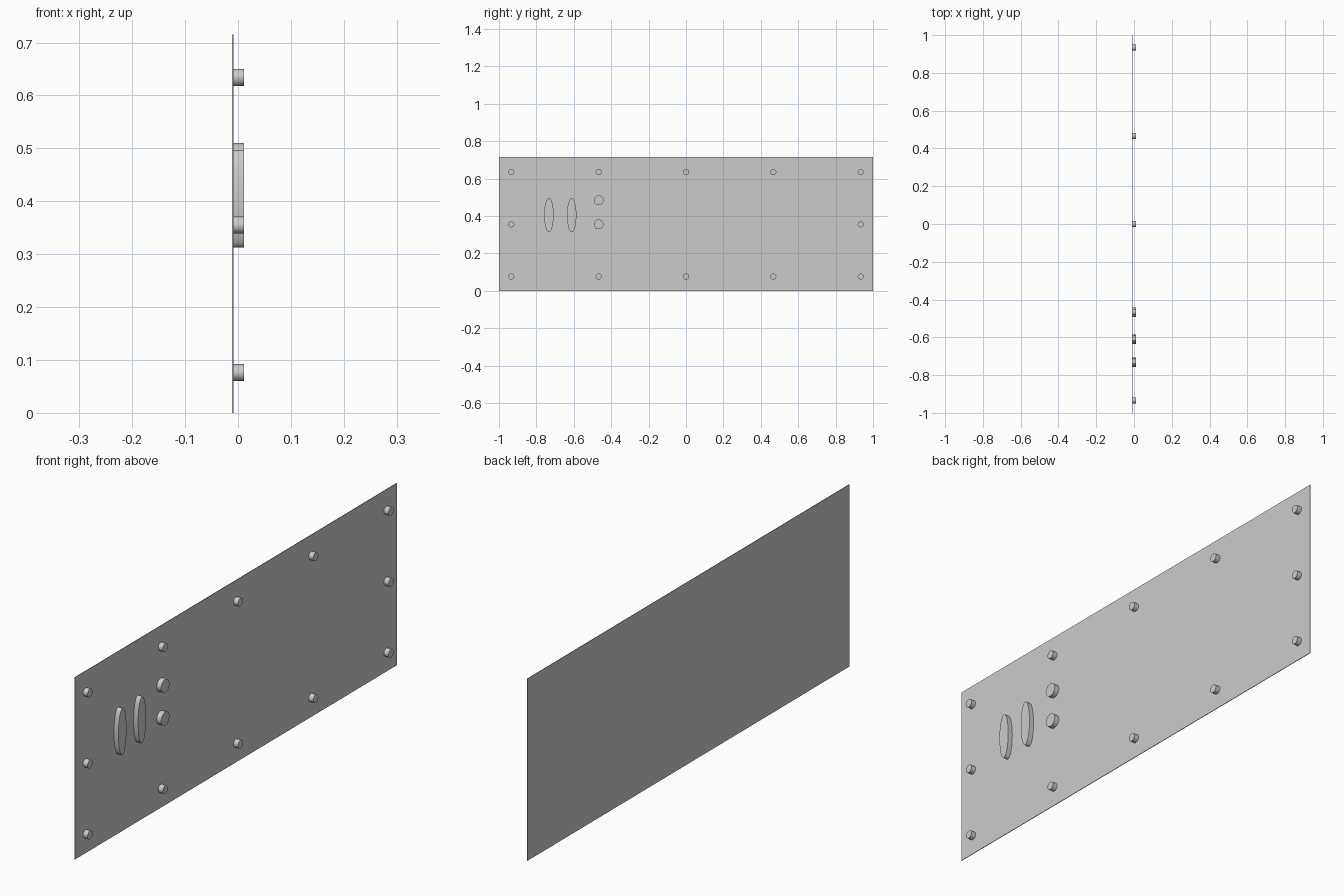
import bpy, bmesh, math

if "Cube" in bpy.data.objects:
    bpy.data.objects.remove(bpy.data.objects["Cube"])

X_BACK, X_SEAT, X_FRONT = -0.011, -0.0085, 0.011
HEIGHT = 0.715

grey = bpy.data.materials.new("plain_grey")
grey.diffuse_color = (0.6, 0.6, 0.6, 1)
grey.use_nodes = True
grey.node_tree.nodes["Principled BSDF"].inputs["Base Color"].default_value = grey.diffuse_color


def finish(name, bm):
    bmesh.ops.recalc_face_normals(bm, faces=bm.faces)
    mesh = bpy.data.meshes.new(name)
    bm.to_mesh(mesh)
    bm.free()
    mesh.materials.append(grey)
    obj = bpy.data.objects.new(name, mesh)
    bpy.context.collection.objects.link(obj)
    return obj


def stud(name, y, z, ry, rz, sides=32):
    """Elliptical disc standing out of the plate along +x."""
    bm = bmesh.new()
    ring = [bm.verts.new((X_SEAT, y + ry * math.cos(a), z + rz * math.sin(a)))
            for a in (2 * math.pi * i / sides for i in range(sides))]
    base = bm.faces.new(ring)
    out = bmesh.ops.extrude_face_region(bm, geom=[base], use_keep_orig=True)
    top = [v for v in out["geom"] if isinstance(v, bmesh.types.BMVert)]
    bmesh.ops.translate(bm, verts=top, vec=(X_FRONT - X_SEAT, 0, 0))
    obj = finish(name, bm)
    bpy.ops.object.select_all(action='DESELECT')
    obj.select_set(True)
    bpy.context.view_layer.objects.active = obj
    bpy.ops.object.shade_smooth_by_angle(angle=math.radians(35))


# Thin backing plate
bm = bmesh.new()
bmesh.ops.create_cube(bm, size=1)
bmesh.ops.scale(bm, verts=bm.verts, vec=(X_SEAT - X_BACK, 2, HEIGHT))
bmesh.ops.translate(bm, verts=bm.verts, vec=((X_SEAT + X_BACK) / 2, 0, HEIGHT / 2))
finish("panel", bm)

# Fixing screws: top and bottom rows, plus one in the middle of each end
screws = [(y, z) for y in (-0.934, -0.467, 0, 0.467, 0.934) for z in (0.076, 0.634)]
screws += [(-0.934, 0.355), (0.934, 0.355)]
for y, z in screws:
    stud("screw", y, z, 0.016, 0.016)

# Two round knobs
for z in (0.355, 0.484):
    stud("knob", -0.467, z, 0.026, 0.026)

# Two tall oval handles
for y in (-0.733, -0.611):
    stud("oval_handle", y, 0.405, 0.025, 0.092, 48)
